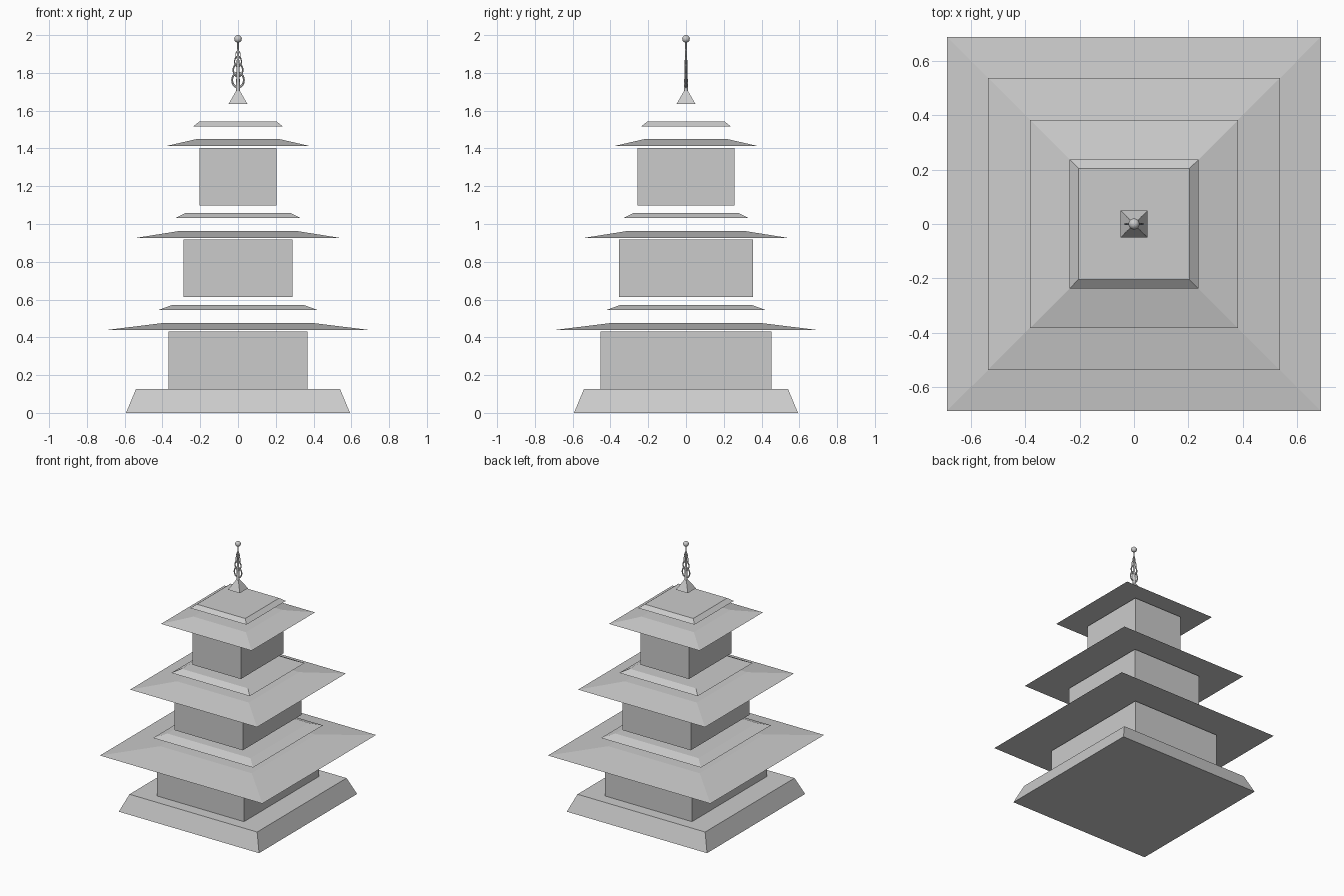
import bpy
import bmesh
import math

cube = bpy.data.objects.get("Cube")
if cube:
    bpy.data.objects.remove(cube, do_unlink=True)

GREY = (0.6, 0.6, 0.6, 1)
stone = bpy.data.materials.new("stone_grey")
stone.use_nodes = True
stone.diffuse_color = GREY
stone.node_tree.nodes["Principled BSDF"].inputs["Base Color"].default_value = GREY


def frustum(name, low, high, z0, z1):
    """Four-sided block; low and high are (half x, half y) of its ends."""
    bm = bmesh.new()
    bmesh.ops.create_cube(bm, size=2)
    for v in bm.verts:
        hx, hy = high if v.co.z > 0 else low
        v.co = (v.co.x * hx, v.co.y * hy, z1 if v.co.z > 0 else z0)
    mesh = bpy.data.meshes.new(name)
    bm.to_mesh(mesh)
    bm.free()
    mesh.materials.append(stone)
    obj = bpy.data.objects.new(name, mesh)
    bpy.context.collection.objects.link(obj)


def square(name, low, high, z0, z1):
    frustum(name, (low, low), (high, high), z0, z1)


def finish(name):
    obj = bpy.context.object
    obj.name = name
    obj.data.materials.append(stone)
    bpy.ops.object.shade_smooth_by_angle()


# Sloping foundation
square("foundation", 0.593, 0.54, 0, 0.127)

# Storeys: wall half x, half y, wall base; eave low, high; upper roof low, high
storeys = [
    ("lower", 0.368, 0.453, 0.127, 0.687, 0.387, 0.423, 0.352),
    ("middle", 0.289, 0.355, 0.614, 0.537, 0.304, 0.332, 0.28),
    ("upper", 0.204, 0.257, 1.099, 0.383, 0.222, 0.238, 0.205),
]
for tier, wx, wy, z, e0, e1, r0, r1 in storeys:
    frustum(tier + "_wall", (wx, wy), (wx, wy), z, z + 0.304)
    square(tier + "_eave", e0, e1, z + 0.313, z + 0.35)
    square(tier + "_upper_roof", r0, r1, z + 0.417, z + 0.443)

# Spire: pyramid foot, tapered pole, ball
square("spire_foot", 0.05, 0.006, 1.635, 1.712)
bpy.ops.mesh.primitive_cone_add(vertices=16, radius1=0.011, radius2=0.004,
                                depth=0.27, location=(0, 0, 1.835))
finish("spire_pole")
bpy.ops.mesh.primitive_uv_sphere_add(segments=24, ring_count=12, radius=0.02,
                                     location=(0, 0, 1.98))
finish("spire_ball")

# Flat openwork of shrinking rings around the pole
for i, (z, rx, rz) in enumerate([(1.762, 0.031, 0.038), (1.815, 0.025, 0.034),
                                 (1.86, 0.018, 0.028), (1.895, 0.012, 0.02)]):
    bpy.ops.mesh.primitive_torus_add(major_segments=32, minor_segments=8,
                                     major_radius=1, minor_radius=0.16,
                                     rotation=(math.pi / 2, 0, 0),
                                     location=(0, 0, z))
    bpy.context.object.scale = (rx, rz, 0.025)
    finish(f"spire_ring_{i + 1}")
